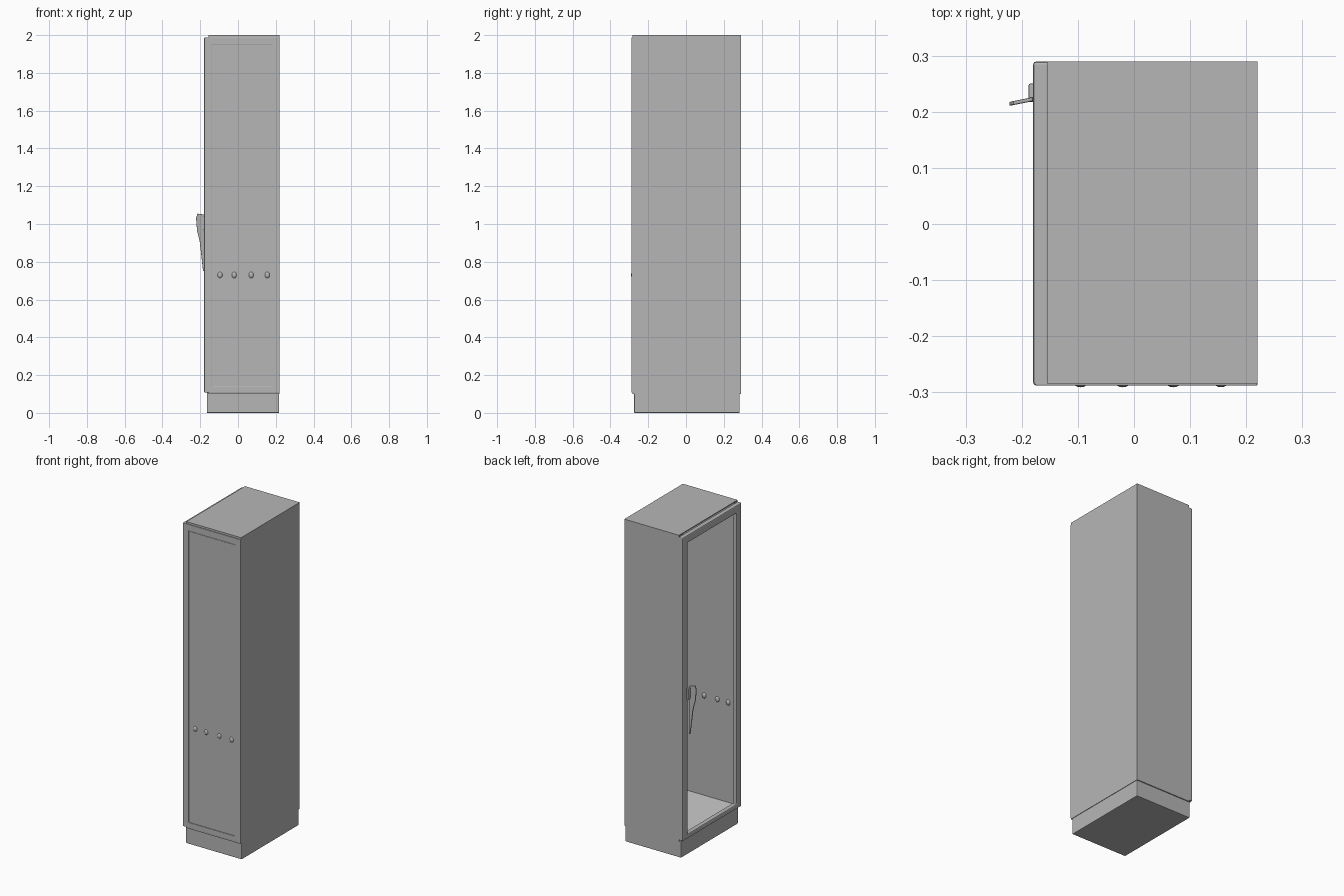
import bpy
import bmesh
from mathutils import Vector

if "Cube" in bpy.data.objects:
    bpy.data.objects.remove(bpy.data.objects["Cube"], do_unlink=True)


def make_material(name, value):
    mat = bpy.data.materials.new(name)
    mat.use_nodes = True
    colour = (value, value, value, 1)
    mat.diffuse_color = colour
    mat.node_tree.nodes["Principled BSDF"].inputs["Base Color"].default_value = colour
    return mat


grey = make_material("painted grey", 0.47)
pale = make_material("pale floor grey", 0.6)


def finish(name, bm, mat=grey, bevel=0):
    bmesh.ops.recalc_face_normals(bm, faces=bm.faces)
    mesh = bpy.data.meshes.new(name)
    bm.to_mesh(mesh)
    bm.free()
    mesh.materials.append(mat)
    obj = bpy.data.objects.new(name, mesh)
    bpy.context.collection.objects.link(obj)
    if bevel:
        mod = obj.modifiers.new("Bevel", "BEVEL")
        mod.width = bevel
        mod.segments = 2
    return obj


def box_mesh(low, high):
    low, high = Vector(low), Vector(high)
    bm = bmesh.new()
    bmesh.ops.create_cube(bm, size=1)
    for v in bm.verts:
        v.co = (low + high) / 2 + v.co * (high - low)
    return bm


def ring(name, place, outer, inner, near, far, bevel):
    """Rectangular ring; place(u, v, depth) maps it to space."""
    bm = bmesh.new()

    def loop(rect, depth):
        u0, v0, u1, v1 = rect
        corners = ((u0, v0), (u1, v0), (u1, v1), (u0, v1))
        return [bm.verts.new(place(u, v, depth)) for u, v in corners]

    loops = [loop(outer, near), loop(inner, near), loop(inner, far), loop(outer, far)]
    for a, b in zip(loops, loops[1:] + loops[:1]):
        for i in range(4):
            j = (i + 1) % 4
            bm.faces.new((a[i], a[j], b[j], b[i]))
    return finish(name, bm, bevel=bevel)


# Thin cabinet shell, open on the -x side
bm = box_mesh((-0.155, -0.284, 0.1), (0.22, 0.29, 2))
bmesh.ops.delete(bm, geom=[f for f in bm.faces if f.calc_center_median().x < -0.15],
                 context="FACES")
shell = finish("cabinet_shell", bm)
solid = shell.modifiers.new("Solidify", "SOLIDIFY")
solid.thickness = 0.008
solid.offset = -1

# Recessed plinth and inner floor
finish("plinth", box_mesh((-0.165, -0.274, 0), (0.217, 0.284, 0.108)), bevel=0.003)
finish("inner_floor", box_mesh((-0.152, -0.276, 0.106), (0.212, 0.282, 0.112)), pale)

# Rounded frame round the side opening
ring("opening_frame", lambda u, v, d: (d, u, v),
     (-0.288, 0.108, 0.29, 1.988), (-0.24, 0.135, 0.24, 1.94), -0.18, -0.15, 0.006)

# Raised border and upper plate on the front
ring("front_border", lambda u, v, d: (u, d, v),
     (-0.176, 0.108, 0.22, 1.988), (-0.137, 0.14, 0.182, 1.95), -0.288, -0.28, 0.002)
finish("upper_front_plate", box_mesh((-0.134, -0.286, 1.61), (0.179, -0.28, 1.945)))

# Row of small knobs passing through the front panel
for i, x in enumerate((-0.095, -0.02, 0.07, 0.155)):
    bm = bmesh.new()
    bmesh.ops.create_uvsphere(bm, u_segments=16, v_segments=10, radius=1)
    for v in bm.verts:
        v.co = Vector((x + v.co.x * 0.014, -0.28 + v.co.y * 0.011, 0.73 + v.co.z * 0.018))
    for f in bm.faces:
        f.smooth = True
    finish("front_knob_%d" % (i + 1), bm)

# Thin handle blade with a tapering tail
profile = ((-0.18, 1.05), (-0.215, 1.055), (-0.222, 1.03), (-0.217, 0.965),
           (-0.203, 0.91), (-0.185, 0.75), (-0.178, 0.75))
bm = bmesh.new()
blade = bm.faces.new([bm.verts.new((x, 0.222 + (x + 0.2) * 0.2, z)) for x, z in profile])
extruded = bmesh.ops.extrude_face_region(bm, geom=[blade])["geom"]
bmesh.ops.translate(bm, vec=(0, -0.007, 0),
                    verts=[g for g in extruded if isinstance(g, bmesh.types.BMVert)])
finish("handle_blade", bm, bevel=0.002)

# Bracket joining the handle to the frame
finish("handle_bracket", box_mesh((-0.188, 0.217, 0.97), (-0.176, 0.25, 1.04)), bevel=0.003)
